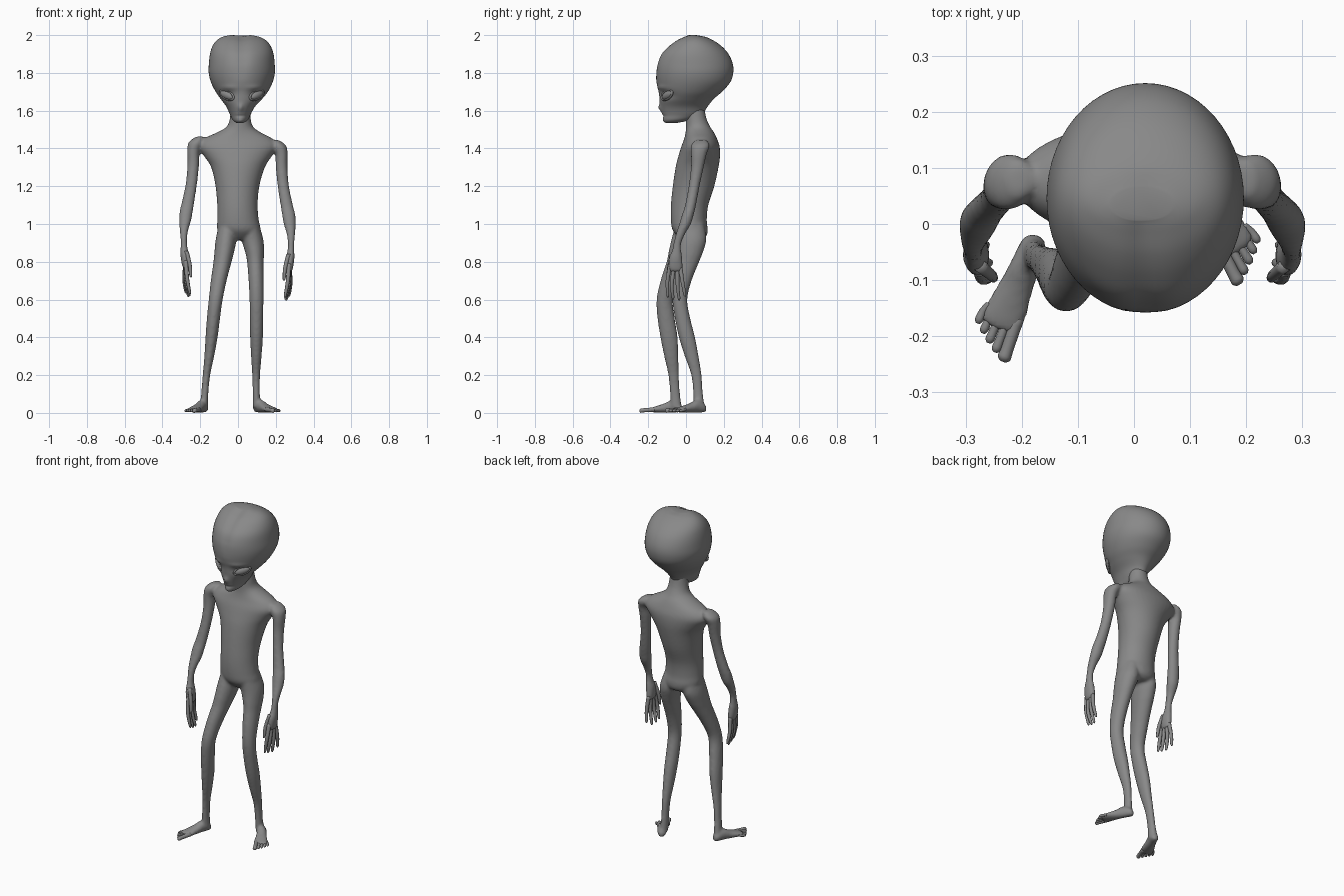
import bpy, bmesh, math
from mathutils import Vector, Matrix

skin = bpy.data.materials.new("grey_skin")
skin.diffuse_color = (0.25, 0.25, 0.25, 1)
X, Y, Z = Vector((1, 0, 0)), Vector((0, 1, 0)), Vector((0, 0, 1))


def spline(rows, sub):
    """Catmull-Rom resampling of a list of equal-length rows."""
    out = []
    for i in range(len(rows) - 1):
        p = [rows[max(0, min(len(rows) - 1, i + k))] for k in (-1, 0, 1, 2)]
        for s in range(sub):
            t = s / sub
            out.append([0.5 * (2 * b + (c - a) * t + (2 * a - 5 * b + 4 * c - d) * t * t
                               + (3 * b - a - 3 * c + d) * t ** 3) for a, b, c, d in zip(*p)])
    return out + [list(rows[-1])]


def loft(bm, rows, u=X, v=Y, n=24, sub=4):
    """Closed tube through elliptical sections (x, y, z, radius_u, radius_v)."""
    rings = []
    for x, y, z, a, b in spline(rows, sub):
        a, b = max(a, 0.002), max(b, 0.002)
        rings.append([bm.verts.new(Vector((x, y, z)) + u * a * math.cos(k * math.tau / n)
                                   + v * b * math.sin(k * math.tau / n)) for k in range(n)])
    faces = [bm.faces.new(rings[0]), bm.faces.new(rings[-1])]
    for r, q in zip(rings, rings[1:]):
        faces += [bm.faces.new((r[k], r[(k + 1) % n], q[(k + 1) % n], q[k])) for k in range(n)]
    bmesh.ops.recalc_face_normals(bm, faces=faces)


def depth_rows(rows):
    """(z, centre x, half width, front y, back y) to loft rows."""
    return [(cx, (f + b) / 2, z, hw, (b - f) / 2) for z, cx, hw, f, b in rows]


def finish(name, bm):
    mesh = bpy.data.meshes.new(name)
    bm.to_mesh(mesh)
    bm.free()
    mesh.materials.append(skin)
    mesh.shade_smooth()
    ob = bpy.data.objects.new(name, mesh)
    bpy.context.collection.objects.link(ob)
    return ob


body = bmesh.new()

# torso with neck and hips
loft(body, depth_rows([
    (1.63, .012, .050, .000, .095), (1.56, .012, .055, .000, .108), (1.515, .010, .070, .000, .128),
    (1.485, .005, .115, -.002, .148), (1.45, 0, .185, -.010, .165), (1.41, 0, .212, -.025, .178),
    (1.36, 0, .180, -.040, .180), (1.30, 0, .142, -.055, .172), (1.20, -.003, .116, -.070, .150),
    (1.10, -.003, .107, -.080, .118), (1.02, 0, .110, -.080, .110), (.97, .005, .115, -.072, .115),
    (.935, .008, .095, -.045, .108), (.915, .005, .055, -.020, .085)]), n=40)

# legs: the left one steps forward
left_leg = [
    (-.055, .015, 1.0, .045, .070), (-.063, .008, .92, .055, .085), (-.073, -.015, .85, .052, .078),
    (-.082, -.035, .80, .048, .068), (-.102, -.080, .70, .042, .055), (-.118, -.112, .60, .037, .044),
    (-.130, -.105, .50, .035, .046), (-.140, -.090, .40, .032, .046), (-.152, -.078, .30, .026, .038),
    (-.167, -.066, .20, .020, .028), (-.176, -.058, .10, .019, .027), (-.180, -.052, .03, .023, .030)]
right_leg = [
    (.060, .020, 1.0, .050, .075), (.076, .030, .92, .058, .078), (.088, .020, .85, .050, .070),
    (.092, .008, .80, .044, .062), (.096, -.020, .70, .040, .050), (.098, -.033, .60, .037, .040),
    (.098, -.018, .50, .036, .041), (.098, .005, .40, .034, .043), (.097, .030, .30, .028, .037),
    (.096, .055, .20, .021, .028), (.097, .064, .10, .019, .026), (.102, .070, .03, .024, .030)]
loft(body, left_leg)
loft(body, right_leg)

# feet and toes, laid out along the heel-to-toe direction
foot = [(.000, .012, .020, .012), (.015, .023, .026, .024), (.055, .026, .035, .034), (.10, .031, .026, .025),
        (.14, .038, .020, .018), (.17, .039, .016, .013), (.182, .030, .015, .009)]
toes = [(.028, .232, .0125), (.009, .222, .009), (-.008, .211, .0085), (-.024, .199, .008), (-.039, .186, .008)]
for side, heel, d in (("left", Vector((-.172, -.020, 0)), Vector((-.38, -.925, 0))),
                      ("right", Vector((.092, .105, 0)), Vector((.52, -.854, 0)))):
    inner = Vector((-d.y, d.x, 0)) * (1 if side == "left" else -1)
    loft(body, [(*(heel + d * s + Z * z), w, h) for s, w, z, h in foot], inner, Z)
    bm = bmesh.new()
    for w, tip, r in toes:
        loft(bm, [(*(heel + d * s + inner * w * k + Z * z), r * q, r * q) for s, k, z, q in (
            (.145, .8, .018, 1), (tip - .025, .97, .014, .9), (tip - .007, 1, .012, .95), (tip, 1, .011, .4))],
            inner, Z, 10, 3)
    finish(side + "_toes", bm)

# arms, palms and fingers
arm = [
    (.195, .080, 1.445, .020, .030), (.215, .076, 1.415, .040, .050), (.230, .068, 1.37, .033, .042),
    (.231, .060, 1.30, .031, .034), (.240, .043, 1.20, .030, .029), (.258, .024, 1.10, .033, .029),
    (.268, .010, 1.05, .035, .031), (.274, -.005, 1.0, .032, .031), (.280, -.028, .95, .023, .025),
    (.281, -.045, .90, .017, .021), (.280, -.050, .86, .018, .025), (.276, -.055, .82, .023, .035),
    (.272, -.055, .77, .020, .039), (.270, -.052, .745, .013, .032)]
fingers = [  # root, knuckle, tip
    ((.270, -.082, .79), (.264, -.098, .70), (.248, -.096, .61)),
    ((.270, -.064, .77), (.268, -.075, .68), (.250, -.068, .60)),
    ((.271, -.046, .77), (.272, -.045, .68), (.256, -.036, .595)),
    ((.272, -.030, .77), (.278, -.018, .69), (.270, -.004, .615)),
    ((.268, -.075, .84), (.250, -.090, .77), (.243, -.098, .70))]
for side, sx, dx, dz in (("left", -1, .006, .018), ("right", 1, 0, 0)):
    loft(body, [(sx * (x + dx), y, z + dz, a, b) for x, y, z, a, b in arm])
    bm = bmesh.new()
    for root, mid, tip in fingers:
        pts = [Vector((sx * (p[0] + dx), p[1], p[2] + dz)) for p in (root, mid, tip)]
        loft(bm, [(*pts[0], .012, .012), (*pts[1], .0105, .010), (*pts[1].lerp(pts[2], .8), .008, .008),
                  (*pts[2], .003, .003)], n=10)
    finish(side + "_fingers", bm)

# fuse the body lofts into one smooth skin
body_ob = finish("body", body)
remesh = body_ob.modifiers.new("fuse", "REMESH")
remesh.mode, remesh.voxel_size, remesh.use_smooth_shade = "VOXEL", 0.008, True
soften = body_ob.modifiers.new("soften", "SMOOTH")
soften.factor, soften.iterations = 0.5, 6
bpy.context.view_layer.objects.active = body_ob
body_ob.select_set(True)
for name in ("fuse", "soften"):
    bpy.ops.object.modifier_apply(modifier=name)

# head with a broad skull and small jaw
bm = bmesh.new()
loft(bm, depth_rows([
    (1.535, .010, .018, -.105, -.045), (1.55, .012, .040, -.118, .020), (1.58, .012, .055, -.125, .085),
    (1.62, .014, .075, -.135, .113), (1.66, .018, .108, -.140, .145), (1.70, .020, .138, -.145, .190),
    (1.75, .020, .163, -.156, .234), (1.80, .020, .175, -.160, .250), (1.85, .020, .174, -.155, .247),
    (1.90, .020, .168, -.135, .225), (1.94, .019, .155, -.098, .190), (1.97, .018, .133, -.058, .148),
    (1.99, .016, .100, -.018, .105), (2.0, .014, .055, .005, .065)]), n=56, sub=6)
# face relief: x, z, spread x, spread z, push backwards
relief = [(-.058, 1.685, .036, .022, .014), (.098, 1.685, .036, .022, .014),
          (-.050, 1.722, .040, .012, -.006), (.090, 1.722, .040, .012, -.006),
          (.014, 1.615, .013, .020, -.011), (.013, 1.572, .025, .005, .006), (.012, 1.545, .020, .012, -.005)]
for vert in bm.verts:
    co = vert.co
    x, y, z = co
    if y < 0:
        for cx, cz, sx, sz, push in relief:
            co.y += push * min(1, -y / .05) * math.exp(-((x - cx) / sx) ** 2 - ((z - cz) / sz) ** 2)
    # shallow groove over the forehead
    w = max(0, min(1, (z - 1.76) / .1)) * max(0, min(1, (.10 - y) / .1)) * math.exp(-((x - .02) / .03) ** 2)
    co += (Vector((.02, .05, 1.8)) - co).normalized() * .009 * w
finish("head", bm)

# slanted eyes with raised lids
for side, sx, cx in (("left", -1, -.059), ("right", 1, .099)):
    turn = Matrix.Rotation(sx * math.radians(38), 4, "Z") @ Matrix.Rotation(-sx * math.radians(20), 4, "Y")
    bm = bmesh.new()
    bmesh.ops.create_uvsphere(bm, u_segments=24, v_segments=14, radius=1,
                              matrix=Matrix.Translation((cx, -.097, 1.683)) @ turn
                              @ Matrix.Diagonal((.046, .017, .021, 1)))
    finish(side + "_eye", bm)
    bm = bmesh.new()
    ring = [(math.cos(k * math.tau / 32), math.sin(k * math.tau / 32)) for k in range(32)]
    place = Matrix.Translation((cx, -.101, 1.683)) @ turn
    loops = [[bm.verts.new(place @ Vector((c * (.047 + .006 * p), .007 * q, s * (.023 + .005 * p))))
              for p, q in ring[::4]] for c, s in ring]
    for k in range(32):
        a, b = loops[k], loops[(k + 1) % 32]
        for j in range(8):
            bm.faces.new((a[j], b[j], b[(j + 1) % 8], a[(j + 1) % 8]))
    bmesh.ops.recalc_face_normals(bm, faces=bm.faces)
    finish(side + "_eyelid", bm)
